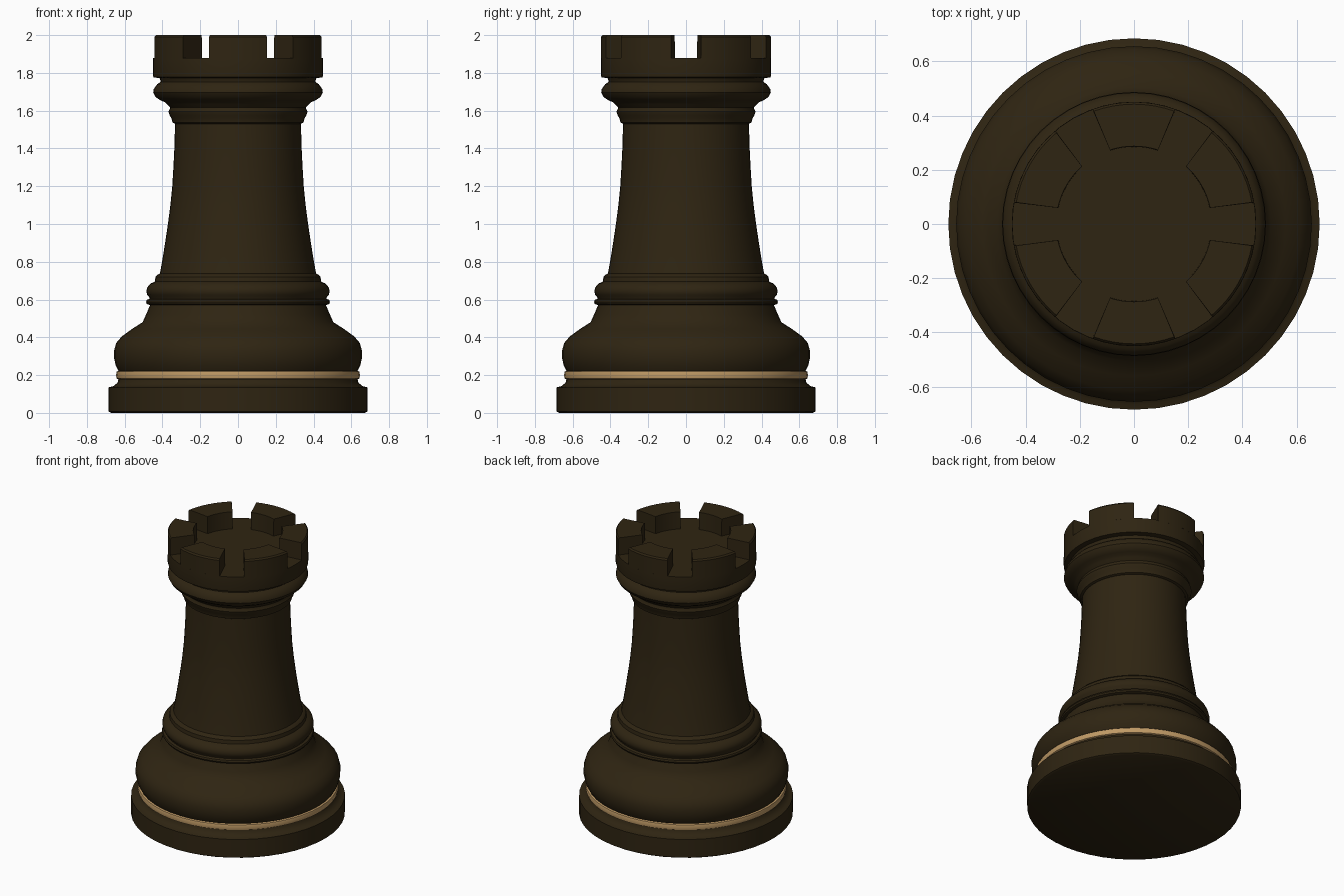
import bpy, bmesh, math

if "Cube" in bpy.data.objects:
    bpy.data.objects.remove(bpy.data.objects["Cube"])

def material(name, rgb):
    m = bpy.data.materials.new(name)
    m.diffuse_color = (*rgb, 1)
    m.use_nodes = True
    m.node_tree.nodes["Principled BSDF"].inputs["Base Color"].default_value = m.diffuse_color
    return m

DARK = material("dark_wood", (0.028, 0.018, 0.006))
GOLD = material("pale_gold", (0.52, 0.32, 0.13))
SEG = 48

def finish(bm, name, mat, angle=35):
    bmesh.ops.remove_doubles(bm, verts=bm.verts, dist=1e-5)
    bmesh.ops.recalc_face_normals(bm, faces=bm.faces)
    me = bpy.data.meshes.new(name)
    bm.to_mesh(me)
    bm.free()
    me.materials.append(mat)
    ob = bpy.data.objects.new(name, me)
    bpy.context.collection.objects.link(ob)
    bpy.ops.object.select_all(action='DESELECT')
    ob.select_set(True)
    bpy.context.view_layer.objects.active = ob
    bpy.ops.object.shade_smooth_by_angle(angle=math.radians(angle))
    return ob

def lathe(name, profile, mat):
    """Turn (radius, height) points about z and cap both ends."""
    bm = bmesh.new()
    rings = [[bm.verts.new((r * math.cos(2 * math.pi * i / SEG),
                            r * math.sin(2 * math.pi * i / SEG), z))
              for i in range(SEG)] for r, z in profile]
    for a, b in zip(rings, rings[1:]):
        for i in range(SEG):
            j = (i + 1) % SEG
            bm.faces.new((a[i], a[j], b[j], b[i]))
    bm.faces.new(rings[0])
    bm.faces.new(rings[-1])
    return finish(bm, name, mat)

# Foot disc
lathe("foot", [(0.672, 0), (0.685, 0.008), (0.685, 0.135), (0.665, 0.14),
               (0.655, 0.145), (0.638, 0.16), (0.632, 0.18)], DARK)

# Pale inlaid ring
lathe("base_band", [(0.63, 0.176), (0.642, 0.182), (0.646, 0.2),
                    (0.642, 0.218), (0.63, 0.224)], GOLD)

# Bulging base
lathe("base_bulge", [(0.632, 0.222), (0.647, 0.25), (0.656, 0.29), (0.656, 0.33),
                     (0.645, 0.37), (0.615, 0.405), (0.56, 0.445), (0.505, 0.48),
                     (0.487, 0.52), (0.47, 0.56), (0.463, 0.578)], DARK)

# Lower collar: thin ring, rounded ring, step
lathe("lower_collar", [(0.465, 0.57), (0.483, 0.577), (0.487, 0.587), (0.483, 0.598),
                       (0.468, 0.604), (0.47, 0.612), (0.481, 0.625), (0.485, 0.645),
                       (0.48, 0.665), (0.463, 0.685), (0.44, 0.695), (0.437, 0.72),
                       (0.428, 0.73), (0.412, 0.738)], DARK)

# Tapering column
lathe("column", [(0.415, 0.73), (0.402, 0.80), (0.386, 0.90), (0.371, 1.0),
                 (0.358, 1.1), (0.348, 1.2), (0.342, 1.3), (0.337, 1.4),
                 (0.333, 1.54)], DARK)

# Upper collar rings
lathe("upper_collar", [(0.333, 1.53), (0.347, 1.537), (0.352, 1.56), (0.362, 1.575),
                       (0.368, 1.595), (0.36, 1.61), (0.36, 1.618), (0.378, 1.635),
                       (0.388, 1.645), (0.41, 1.655), (0.436, 1.672), (0.449, 1.695),
                       (0.446, 1.715), (0.428, 1.74), (0.41, 1.752), (0.412, 1.765),
                       (0.42, 1.78)], DARK)

# Head drum, its top is the floor of the battlements
lathe("head", [(0.42, 1.772), (0.448, 1.777), (0.451, 1.79), (0.45, 1.88)], DARK)

# Six battlement blocks with gaps at 0, 60, 120 ... degrees
bm = bmesh.new()
STEPS = 8
for k in range(6):
    mid = 30 + 60 * k
    sections = []
    for s in range(STEPS + 1):
        t = 2 * s / STEPS - 1
        ring = []
        for r, half, z in ((0.285, 18, 1.875), (0.45, 19.9, 1.875), (0.45, 19.9, 1.99),
                           (0.442, 19.6, 2.0), (0.287, 18, 2.0)):
            a = math.radians(mid + t * half)
            ring.append(bm.verts.new((r * math.cos(a), r * math.sin(a), z)))
        sections.append(ring)
    for p, q in zip(sections, sections[1:]):
        for i in range(5):
            j = (i + 1) % 5
            bm.faces.new((p[i], p[j], q[j], q[i]))
    bm.faces.new(sections[0])
    bm.faces.new(sections[-1])
finish(bm, "battlements", DARK)
